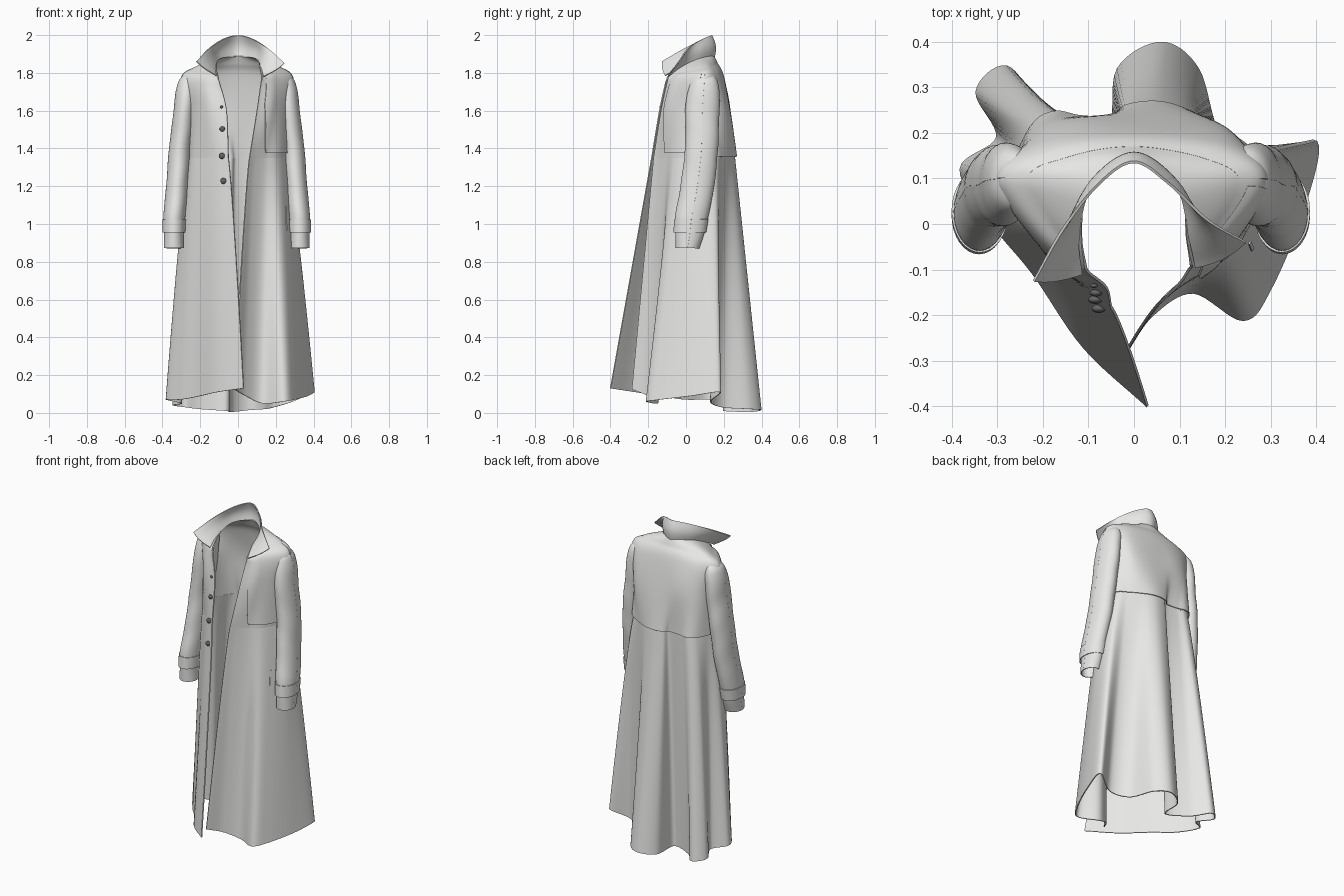
import bpy, math
from mathutils import Vector as V

if "Cube" in bpy.data.objects:
    bpy.data.objects.remove(bpy.data.objects["Cube"])


def material(name, c):
    m = bpy.data.materials.new(name)
    m.diffuse_color = (*c, 1)
    m.use_nodes = True
    m.node_tree.nodes["Principled BSDF"].inputs["Base Color"].default_value = m.diffuse_color
    return m


CLOTH = material("pale grey cloth", (0.80, 0.80, 0.785))
DARK = material("dark button", (0.13, 0.13, 0.13))


def spline(knots, pts, u):
    """Smooth curve through pts at the given knots."""
    n = len(pts)
    i = 0
    while i < n - 2 and u > knots[i + 1]:
        i += 1
    h = knots[i + 1] - knots[i]
    t = (u - knots[i]) / h

    def tan(k):
        a, b = max(k - 1, 0), min(k + 1, n - 1)
        return (pts[b] - pts[a]) / (knots[b] - knots[a])
    return (pts[i] * (2*t**3 - 3*t*t + 1) + tan(i) * h * (t**3 - 2*t*t + t)
            + pts[i + 1] * (3*t*t - 2*t**3) + tan(i + 1) * h * (t**3 - t*t))


def make(name, verts, faces, thick=0.0, mat=CLOTH):
    me = bpy.data.meshes.new(name)
    me.from_pydata([tuple(v) for v in verts], [], faces)
    me.materials.append(mat)
    ob = bpy.data.objects.new(name, me)
    bpy.context.collection.objects.link(ob)
    bpy.ops.object.select_all(action='DESELECT')
    ob.select_set(True)
    bpy.context.view_layer.objects.active = ob
    if thick:
        s = ob.modifiers.new("thickness", 'SOLIDIFY')
        s.thickness, s.offset = thick, 0
        bpy.ops.object.modifier_apply(modifier=s.name)
    bpy.ops.object.shade_smooth_by_angle(angle=math.radians(50))
    return ob


def sheet(name, f, nu, nv, thick):
    """Grid surface from f(a, b), a and b in 0..1."""
    verts = [f(i / nu, j / nv) for j in range(nv + 1) for i in range(nu + 1)]
    w = nu + 1
    faces = [(j*w + i, (j+1)*w + i, (j+1)*w + i + 1, j*w + i + 1)
             for j in range(nv) for i in range(nu)]
    return make(name, verts, faces, thick)


# Hem outline: from one front edge round the back to the other
HEM = [V(p) for p in [
    (.03, -.40, .13), (-.11, -.27, .11), (-.22, -.11, .085), (-.31, 0, .07),
    (-.38, .12, .07), (-.30, .19, .05), (-.345, .29, .04), (-.28, .345, .03),
    (-.20, .26, .02), (-.06, .20, .01), (-.035, .34, .005), (.06, .397, .015),
    (.14, .34, .02), (.19, .19, .03), (.29, .13, .06), (.40, .18, .11),
    (.37, .03, .09), (.30, -.14, .07), (.24, -.21, .06), (.13, -.15, .05),
    (.04, -.20, .09), (-.02, -.285, .125)]]
# Waist outline with the same points
WAIST = [V((x, y, 1.35)) for x, y in [
    (-.05, -.182), (-.12, -.13), (-.18, -.07), (-.24, 0), (-.26, .09),
    (-.245, .15), (-.21, .215), (-.17, .235), (-.12, .225), (-.04, .222),
    (-.015, .248), (.04, .257), (.09, .248), (.15, .22), (.20, .19),
    (.25, .15), (.26, .06), (.24, 0), (.20, -.06), (.14, -.10),
    (.09, -.14), (.06, -.17)]]
# Upper outlines
UK = [0, 2, 4, 7, 10.5, 13, 16, 19, 21]
CHEST = [V((x, y, 1.6)) for x, y in [
    (-.06, -.14), (-.17, -.09), (-.26, .06), (-.20, .20), (.01, .225),
    (.20, .20), (.26, .06), (.18, -.08), (.10, -.13)]]
SHOULDER = [V(p) for p in [
    (-.095, -.11, 1.74), (-.19, -.05, 1.76), (-.297, .09, 1.768),
    (-.20, .17, 1.775), (0, .193, 1.785), (.20, .17, 1.775),
    (.288, .09, 1.768), (.19, -.045, 1.76), (.12, -.10, 1.74)]]
YOKE = [V(p) for p in [
    (-.102, -.103, 1.765), (-.155, -.03, 1.805), (-.225, .09, 1.828),
    (-.145, .14, 1.842), (0, .165, 1.85), (.145, .14, 1.842),
    (.222, .09, 1.828), (.165, -.025, 1.805), (.125, -.095, 1.765)]]
NECK = [V(p) for p in [
    (-.105, -.10, 1.78), (-.115, -.03, 1.83), (-.108, .06, 1.87),
    (-.065, .12, 1.885), (0, .147, 1.89), (.065, .12, 1.885),
    (.108, .06, 1.87), (.115, -.03, 1.83), (.125, -.09, 1.78)]]
K22 = list(range(22))


def body(u, v):
    """Coat surface: u 0..21 around, v 0 hem, 1 waist, 5 neck."""
    w = spline(K22, WAIST, u)
    if v <= 1:
        h = spline(K22, HEM, u)
        t = 1 - v
        p = w.lerp(h, t)
        p.x = w.x + (h.x - w.x) * t ** 0.82
        return p
    rings = [w] + [spline(UK, r, u) for r in (CHEST, SHOULDER, YOKE, NECK)]
    return spline([1, 2, 3, 4, 5], rings, v)


def normal(u, v):
    e = 0.03
    du = body(min(u + e, 21), v) - body(max(u - e, 0), v)
    dv = body(u, min(v + e, 5)) - body(u, max(v - e, 0))
    return dv.cross(du).normalized()


def patch(name, u0, u1, v0, v1, off0, off1, nu, nv, skew=0):
    """Extra cloth layer lying on the coat surface."""
    def f(a, b):
        end = u1 + skew * min(1, 2.5 * b)
        u, v = u0 + (end - u0) * a, v0 + (v1 - v0) * b
        return body(u, v) + normal(u, v) * (off0 + (off1 - off0) * b)
    return sheet(name, f, nu, nv, 0.005)


# Skirt and bodice
sheet("skirt", lambda a, b: body(21 * a, b), 168, 24, 0.006)
sheet("bodice", lambda a, b: body(21 * a, 1 + 4 * b), 126, 32, 0.006)

# Back cape, front storm flap, pocket welts
patch("back_cape", 4.2, 15.8, 1.02, 3.9, .012, .001, 70, 24)
patch("storm_flap", 16.3, 19.1, 1.10, 3.7, .012, .001, 24, 24, 1.1)
patch("left_pocket_welt", 17.1, 17.2, .70, .80, .004, .004, 2, 8)
patch("right_pocket_welt", 3.5, 3.6, .70, .80, .004, .004, 2, 8)

# Upturned collar with long points
CK = [0, 1, 2, 3, 4, 5, 6]
LOW = [V(p) for p in [
    (-.115, -.11, 1.785), (-.122, -.03, 1.83), (-.095, .08, 1.875),
    (0, .150, 1.885), (.095, .08, 1.875), (.122, -.03, 1.83),
    (.135, -.095, 1.78)]]
TOP = [V(p) for p in [
    (-.22, -.125, 1.86), (-.155, -.01, 1.928), (-.075, .09, 1.98),
    (0, .136, 1.998), (.075, .09, 1.98), (.16, .01, 1.928),
    (.245, -.04, 1.85)]]


def collar(a, b):
    p = spline(CK, LOW, 6 * a).lerp(spline(CK, TOP, 6 * a), b)
    out = V((p.x, p.y - .02, 0)).normalized()
    return p + out * .012 * math.sin(math.pi * b)


sheet("collar", collar, 48, 8, 0.006)

# Sleeves: centre x, y, height, half width, half depth
SLEEVE = [
    (.245, .10, 1.795, .022, .035), (.258, .098, 1.765, .042, .062),
    (.264, .095, 1.72, .052, .078), (.272, .09, 1.66, .054, .086),
    (.281, .085, 1.56, .055, .088), (.30, .082, 1.4, .056, .085),
    (.315, .06, 1.2, .056, .087), (.33, .03, 1.04, .056, .085),
    (.333, .02, .95, .050, .074), (.333, .008, .872, .050, .060)]
CUFF = [(.331, .028, 1.025, .060, .088), (.333, .02, .955, .058, .084)]


def tube(name, rows, side, nv, wrinkle):
    c = [V(r[:3]) for r in rows]
    r2 = [V((r[3], r[4], 0)) for r in rows]
    k = list(range(len(rows)))

    def f(a, b):
        t, ang = b * k[-1], a * math.tau
        p, r = spline(k, c, t), spline(k, r2, t)
        s = 1 + wrinkle * math.sin(p.z * 34 + 2 * ang) * math.sin(math.pi * b)
        return V((side * (p.x + r.x * s * math.cos(ang)) - .007,
                  p.y + r.y * s * math.sin(ang), p.z))
    return sheet(name, f, 32, nv, 0.005)


for side, label in ((-1, "right"), (1, "left")):
    tube(label + "_sleeve", SLEEVE, side, 54, .012)
    tube(label + "_cuff_strap", CUFF, side, 3, 0)

# Front buttons
for v, r in ((1.58, .014), (1.04, .016), (.90, .016), (2.1, .008)):
    u = .42
    p = body(u, v) + normal(u, v) * .008
    bpy.ops.mesh.primitive_uv_sphere_add(segments=16, ring_count=10, radius=r, location=p)
    ob = bpy.context.object
    ob.name = "button"
    ob.scale = (1, .6, 1)
    ob.data.materials.append(DARK)
    bpy.ops.object.shade_smooth_by_angle(angle=math.radians(50))
